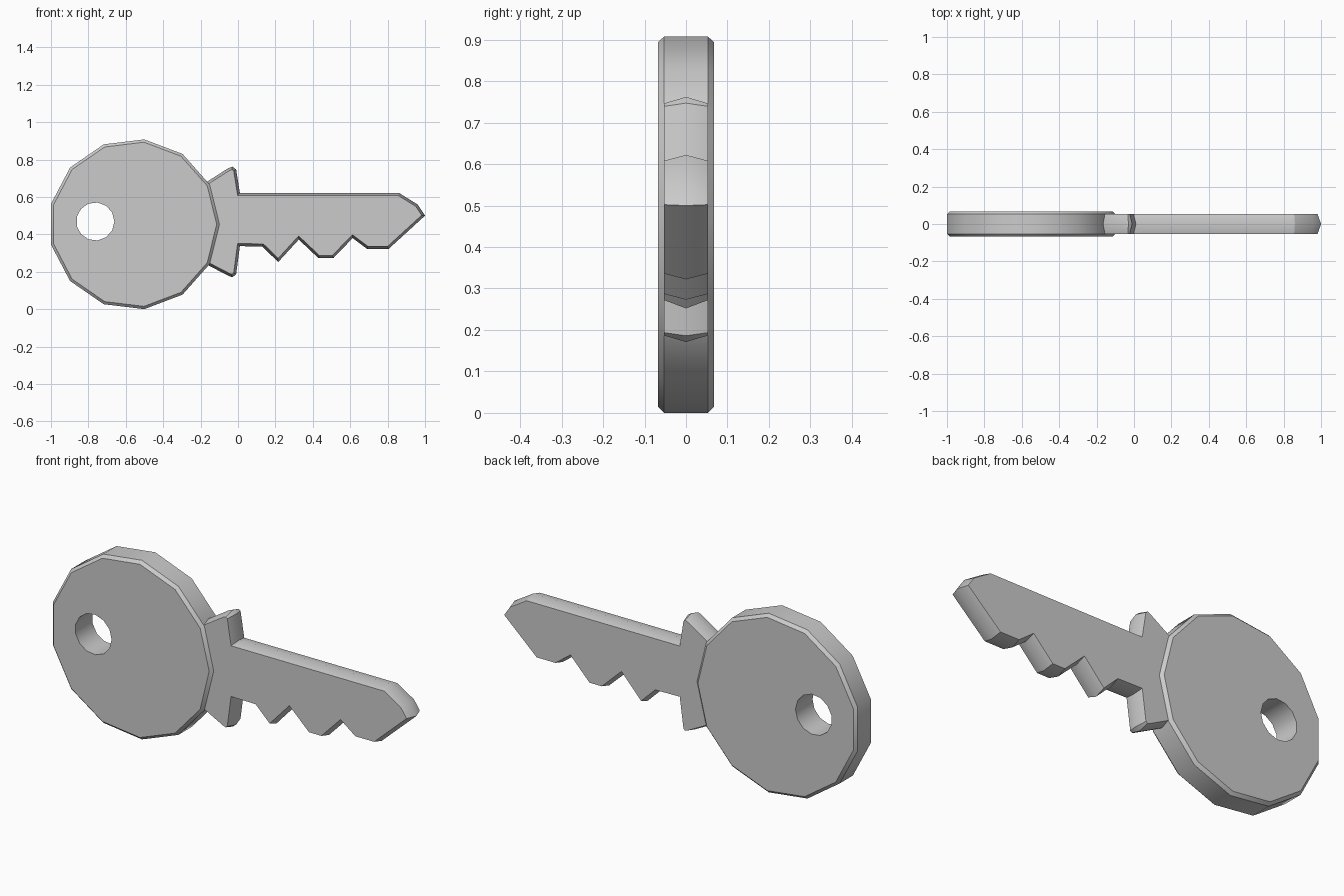
import bpy, bmesh, math
from mathutils import Vector

if "Cube" in bpy.data.objects:
    bpy.data.objects.remove(bpy.data.objects["Cube"])


def finish(name, rings, closed_loop):
    """Bridge successive rings; close the loop or cap both ends."""
    bm = bmesh.new()
    vs = [[bm.verts.new(p) for p in ring] for ring in rings]
    n = len(rings[0])
    pairs = list(zip(vs, vs[1:]))
    if closed_loop:
        pairs.append((vs[-1], vs[0]))
    else:
        bm.faces.new(vs[0])
        bm.faces.new(vs[-1])
    for a, b in pairs:
        for i in range(n):
            j = (i + 1) % n
            bm.faces.new((a[i], a[j], b[j], b[i]))
    bmesh.ops.recalc_face_normals(bm, faces=bm.faces)
    mesh = bpy.data.meshes.new(name)
    bm.to_mesh(mesh)
    bm.free()
    obj = bpy.data.objects.new(name, mesh)
    bpy.context.collection.objects.link(obj)
    bpy.ops.object.select_all(action='DESELECT')
    obj.select_set(True)
    bpy.context.view_layer.objects.active = obj
    bpy.ops.object.shade_smooth_by_angle(angle=math.radians(30))
    return obj


def circle(cx, cz, r, y, n=13):
    return [(cx + r * math.cos(2 * math.pi * i / n), y,
             cz + r * math.sin(2 * math.pi * i / n)) for i in range(n)]


def inset(pts, d):
    """Mitred inset of a clockwise outline."""
    out = []
    for i, p in enumerate(pts):
        p = Vector(p)
        a = (p - Vector(pts[i - 1])).normalized()
        b = (Vector(pts[(i + 1) % len(pts)]) - p).normalized()
        na, nb = Vector((a.y, -a.x)), Vector((b.y, -b.x))
        out.append(p + (na + nb) * d / (1 + na.dot(nb)))
    return out


# Round head: chamfered 13-sided disc with an off-centre ring hole
HEAD, HOLE = (-0.556, 0.454), (-0.763, 0.469)
finish("key_head", [
    circle(*HOLE, 0.102, -0.068),
    circle(*HEAD, 0.442, -0.068),
    circle(*HEAD, 0.457, -0.053),
    circle(*HEAD, 0.457, 0.053),
    circle(*HEAD, 0.442, 0.068),
    circle(*HOLE, 0.102, 0.068)], True)

# Blade with collar and teeth: full outline at the middle, inset on both sides
outline = [(-0.30, 0.585), (-0.16, 0.685), (-0.052, 0.754), (-0.03, 0.762),
           (-0.01, 0.747), (0.01, 0.622), (0.86, 0.622), (0.96, 0.56),
           (1.0, 0.50), (0.805, 0.322), (0.69, 0.322), (0.613, 0.38),
           (0.51, 0.273), (0.43, 0.273), (0.325, 0.372), (0.215, 0.252),
           (0.13, 0.335), (0.01, 0.337), (-0.01, 0.186), (-0.03, 0.171),
           (-0.052, 0.179), (-0.16, 0.235), (-0.30, 0.33)]
side = inset(outline, 0.014)
finish("key_blade", [[(x, y, z) for x, z in ring] for ring, y in
                     ((side, -0.053), (outline, 0.0), (side, 0.053))], False)
